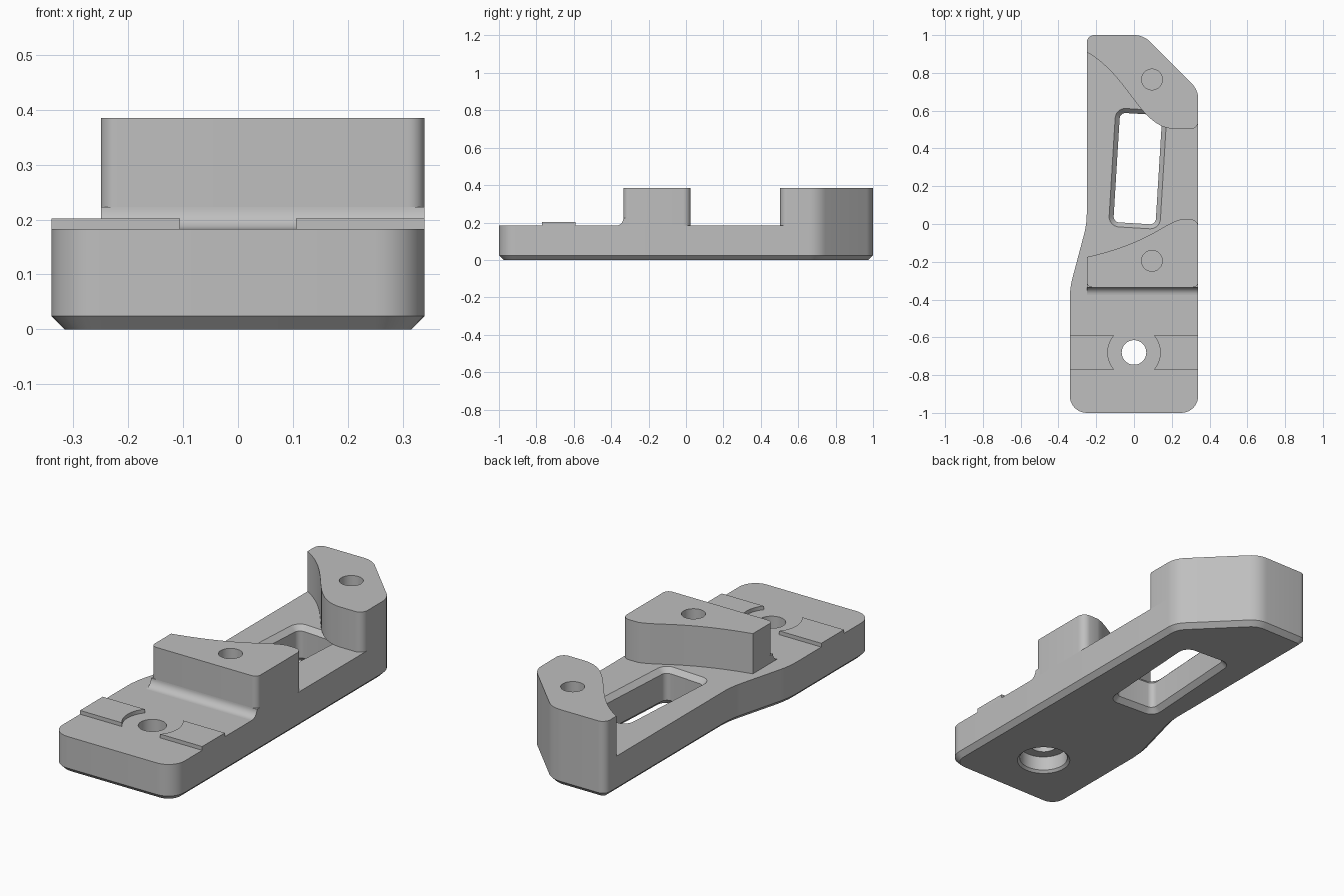
import bpy, bmesh, math
from mathutils import Vector, Matrix
from mathutils.geometry import interpolate_bezier

if "Cube" in bpy.data.objects:
    bpy.data.objects.remove(bpy.data.objects["Cube"], do_unlink=True)

TOP, BLOCK_TOP, CHAMFER = 0.183, 0.385, 0.024
HALF = 0.34

grey = bpy.data.materials.new("plain grey")
grey.use_nodes = True
grey.diffuse_color = (0.52, 0.52, 0.52, 1)
grey.node_tree.nodes["Principled BSDF"].inputs["Base Color"].default_value = grey.diffuse_color


def rounded(corners, steps=8):
    """Counter-clockwise outline; each corner is (x, y, radius)."""
    out = []
    for i, (x, y, r) in enumerate(corners):
        p = Vector((x, y))
        if r == 0:
            out.append(p)
            continue
        a = (Vector(corners[i - 1][:2]) - p).normalized()
        b = (Vector(corners[(i + 1) % len(corners)][:2]) - p).normalized()
        half = a.angle(b) / 2
        centre = p + (a + b).normalized() * (r / math.sin(half))
        start = p + a * (r / math.tan(half)) - centre
        end = p + b * (r / math.tan(half)) - centre
        turn = start.angle_signed(end)
        for k in range(steps + 1):
            out.append(centre + Matrix.Rotation(-turn * k / steps, 2) @ start)
    return out


def bezier(*pts):
    return [(p.x, p.y, 0) for p in interpolate_bezier(*[Vector((x, y, 0)) for x, y in pts], 24)]


def circle(x, y, r, n=48):
    return [Vector((x + r * math.cos(math.tau * i / n), y + r * math.sin(math.tau * i / n)))
            for i in range(n)]


def loft(name, levels, along_x=False, chamfer=0):
    """Solid through matching outlines; optional chamfer below its lowest level."""
    bm = bmesh.new()
    rings = [[bm.verts.new((w, p[0], p[1]) if along_x else (p[0], p[1], w)) for p in outline]
             for outline, w in levels]
    n = len(rings[0])
    for low, high in zip(rings, rings[1:]):
        for i in range(n):
            j = (i + 1) % n
            bm.faces.new((low[i], low[j], high[j], high[i]))
    bottom = bm.faces.new(rings[0][::-1])
    bm.faces.new(rings[-1])
    bmesh.ops.recalc_face_normals(bm, faces=bm.faces[:])
    if chamfer:
        bmesh.ops.inset_region(bm, faces=[bottom], thickness=chamfer, depth=chamfer,
                               use_even_offset=True)
    mesh = bpy.data.meshes.new(name)
    bm.to_mesh(mesh)
    bm.free()
    mesh.materials.append(grey)
    obj = bpy.data.objects.new(name, mesh)
    bpy.context.scene.collection.objects.link(obj)
    return obj


def finish(obj, cutters=()):
    """Cut the holes, remove the cutters and shade smooth with sharp edges."""
    for c in cutters:
        mod = obj.modifiers.new("cut", 'BOOLEAN')
        mod.operation, mod.solver, mod.object = 'DIFFERENCE', 'EXACT', c
    if cutters:
        bpy.context.view_layer.update()
        deps = bpy.context.evaluated_depsgraph_get()
        mesh = bpy.data.meshes.new_from_object(obj.evaluated_get(deps))
        obj.modifiers.clear()
        obj.data = mesh
        for c in cutters:
            bpy.data.objects.remove(c, do_unlink=True)
    obj.data.shade_smooth()
    obj.data.set_sharp_from_angle(angle=math.radians(25))


# Shared rear corners of the plate and the rear block
rear = [(HALF, 0.71, 0.12), (0.05, 1, 0.12), (-0.25, 1, 0.04)]

# Base plate with a chamfered underside
plate = loft("base_plate", [(rounded([(-HALF, -1, 0.09), (HALF, -1, 0.09)] + rear +
             [(-0.25, 0, 0.45), (-HALF, -0.34, 0.45)]), z) for z in (CHAMFER, TOP)],
             chamfer=CHAMFER)


# Tilted window, flared at both faces
def window(grow):
    w, h = 0.112 + grow, 0.29 + grow
    pts = rounded([(-w, -h, 0.03 + grow), (w, -h, 0.03 + grow),
                   (w, h, 0.03 + grow), (-w, h, 0.03 + grow)])
    return [Matrix.Rotation(math.radians(-3.5), 2) @ p + Vector((0.02, 0.293)) for p in pts]


e = 0.01
window_cutter = loft("window_cutter", [
    (window(CHAMFER + e), -e), (window(0), CHAMFER),
    (window(0), TOP - CHAMFER), (window(CHAMFER + e), TOP + e)])

# Screw hole with a countersunk bore from below
HOLE_Y = -0.68
bore_cutter = loft("bore_cutter", [
    (circle(0, HOLE_Y, r), z) for r, z in
    ((0.137, -e), (0.115, 0.012), (0.115, 0.085), (0.065, 0.085), (0.065, 0.3))])
finish(plate, [window_cutter, bore_cutter])

# Raised pads either side of the screw hole
for name, s in (("left_pad", 1), ("right_pad", -1)):
    x0, x1 = sorted((0.05 * s, HALF * s))
    outline = [(x0, -0.77), (x1, -0.77), (x1, -0.59), (x0, -0.59)]
    pad = loft(name, [(outline, TOP), (outline, 0.202)])
    finish(pad, [loft("pad_cutter", [(circle(0, HOLE_Y, 0.139), z) for z in (0.1, 0.3)])])

# Rear block with an S-shaped inner wall
rear_outline = rounded(rear + bezier((-0.25, 0.91), (-0.02, 0.78), (0.03, 0.503), (0.22, 0.503))
                       + [(HALF, 0.503, 0.04)])
# Front block with a wavy inner wall
front_outline = rounded([(-0.25, -0.335, 0.03), (HALF, -0.335, 0.03), (HALF, 0.025, 0.04)]
                        + bezier((0.25, 0.025), (0.15, 0.0), (0.08, -0.1), (-0.25, -0.175)))
for name, outline, y in (("rear_block", rear_outline, 0.765), ("front_block", front_outline, -0.195)):
    block = loft(name, [(outline, TOP), (outline, BLOCK_TOP)])
    finish(block, [loft("pin_cutter", [(circle(0.095, y, 0.055), z) for z in (0.1, 0.5)])])

# Concave fillet at the foot of the front block
r = 0.04
arc = [(-0.335 - r + r * math.cos(a), TOP + r + r * math.sin(a))
       for a in (-math.pi / 2 * k / 10 for k in range(11))]
profile = arc + [(-0.305, TOP), (-0.305, TOP + r)]
finish(loft("front_fillet", [(profile, -0.25), (profile, HALF)], along_x=True))
